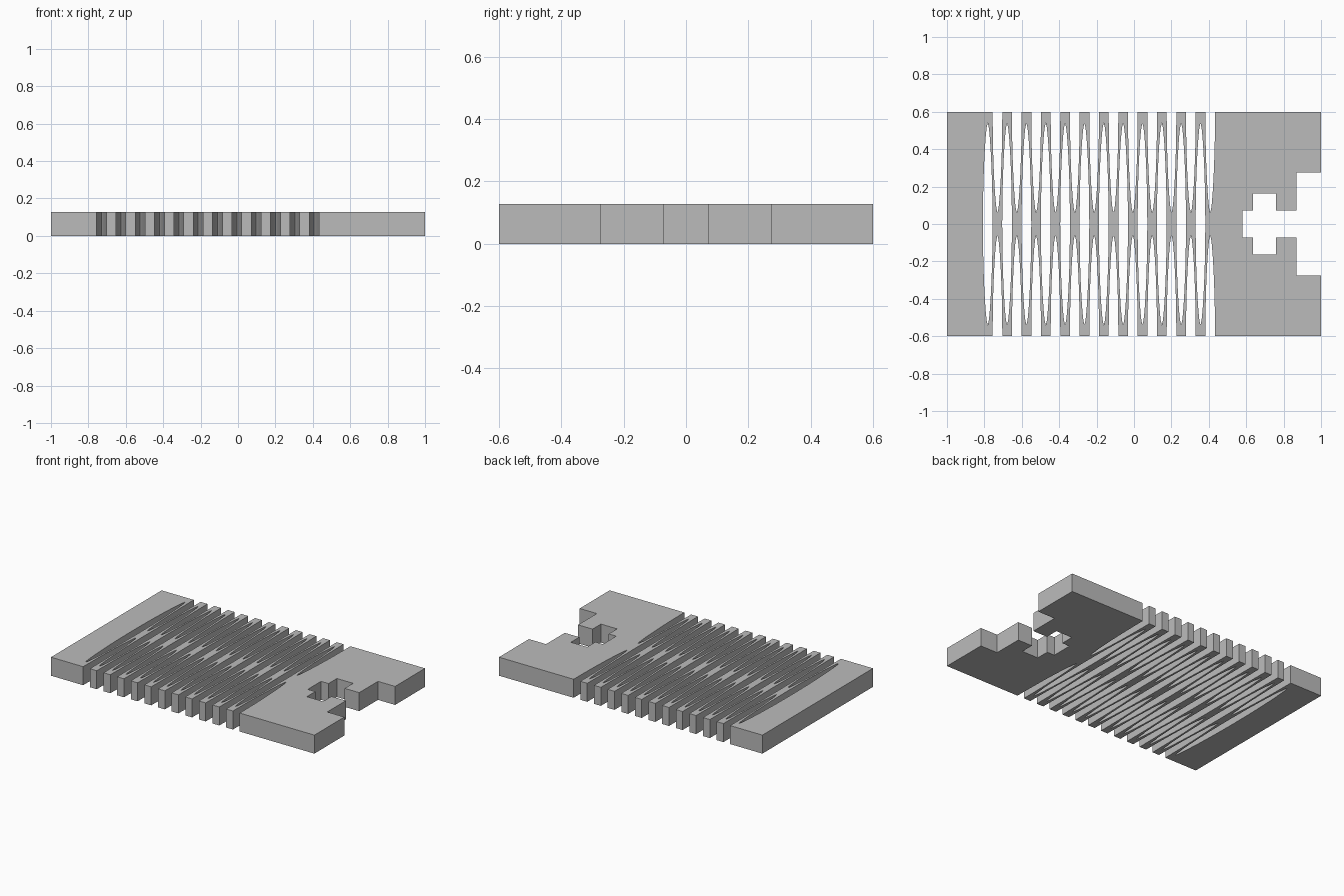
import bpy
from math import sqrt

cube = bpy.data.objects.get("Cube")
if cube:
    bpy.data.objects.remove(cube, do_unlink=True)

HALF_X, HALF_Y, THICK = 1.0, 0.6, 0.127
PITCH, COUNT = 0.1034, 12
FIRST_HOLE, FIRST_SLOT = -0.782, -0.73
REACH, STEPS = 0.54, 12


def half_width(t):
    """Half width of a slit: t = 0 at its widest, 1 at its rounded tip."""
    return 0.019 * (1 - t * t) + 0.007 * sqrt(max(0, 1 - t ** 8))


def edge_slot(cx):
    """Slit open at the front edge, tapering towards the middle."""
    ts = [sqrt(i / STEPS) for i in range(STEPS + 1)]
    left = [(cx - half_width(t), -HALF_Y + REACH * t) for t in ts]
    right = [(2 * cx - x, y) for x, y in reversed(left[:-1])]
    return left + right


def lens_hole(cx):
    """Closed slit, widest at the middle."""
    ts = [sqrt(i / STEPS) for i in range(STEPS + 1)]
    arc = [(cx + half_width(t), REACH * t) for t in ts]
    arc += [(2 * cx - x, y) for x, y in reversed(arc[:-1])]
    return arc + [(x, -y) for x, y in reversed(arc[1:-1])]


# Front half of the outline, then mirrored to the back
lower = [(-HALF_X, -HALF_Y)]
for k in range(COUNT):
    lower += edge_slot(FIRST_SLOT + k * PITCH)
lower += [(HALF_X, -HALF_Y),
          # stepped cross-shaped socket
          (HALF_X, -0.275), (0.87, -0.275), (0.87, -0.072), (0.76, -0.072),
          (0.76, -0.163), (0.637, -0.163), (0.637, -0.072), (0.58, -0.072)]
outline = lower + [(x, -y) for x, y in reversed(lower)]
holes = [lens_hole(FIRST_HOLE + k * PITCH) for k in range(COUNT)]

# Filled, extruded profile
curve = bpy.data.curves.new("hinge_plate", "CURVE")
curve.dimensions = "2D"
curve.fill_mode = "BOTH"
curve.extrude = THICK / 2
for loop in [outline] + holes:
    spline = curve.splines.new("POLY")
    spline.points.add(len(loop) - 1)
    for point, (x, y) in zip(spline.points, loop):
        point.co = (x, y, 0, 1)
    spline.use_cyclic_u = True

plate = bpy.data.objects.new("hinge_plate", curve)
plate.location.z = THICK / 2
bpy.context.collection.objects.link(plate)
bpy.ops.object.select_all(action="DESELECT")
plate.select_set(True)
bpy.context.view_layer.objects.active = plate
bpy.ops.object.convert(target="MESH")
plate = bpy.context.object
bpy.ops.object.shade_flat()

# Plain grey
grey = bpy.data.materials.new("plain_grey")
grey.use_nodes = True
colour = (0.5, 0.5, 0.5, 1)
grey.diffuse_color = colour
grey.node_tree.nodes["Principled BSDF"].inputs["Base Color"].default_value = colour
plate.data.materials.clear()
plate.data.materials.append(grey)
